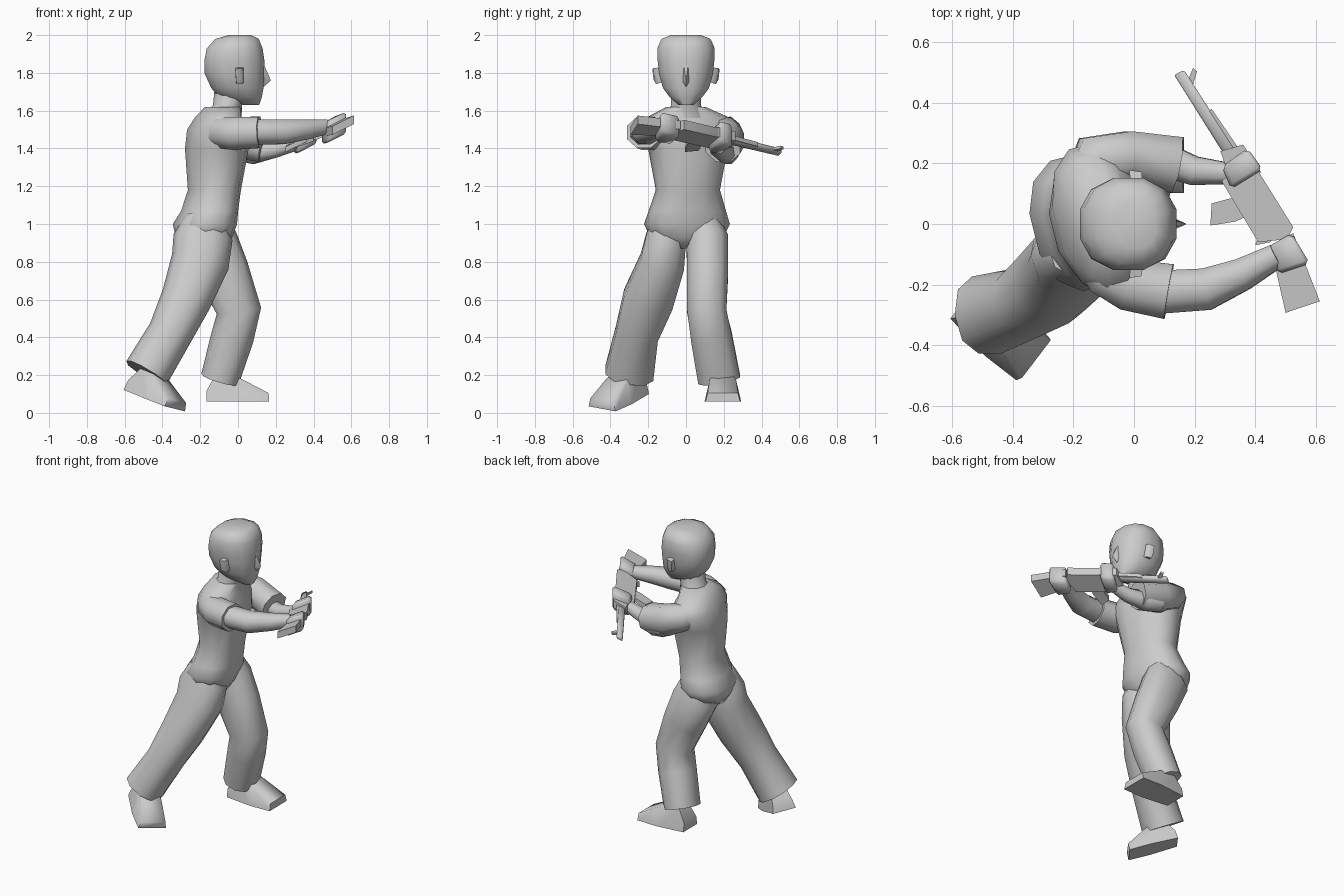
import bpy, bmesh, math
from mathutils import Vector, Matrix


def finish(name, bm, angle=58):
    bmesh.ops.recalc_face_normals(bm, faces=bm.faces)
    me = bpy.data.meshes.new(name)
    bm.to_mesh(me)
    bm.free()
    for p in me.polygons:
        p.use_smooth = True
    me.set_sharp_from_angle(angle=math.radians(angle))
    ob = bpy.data.objects.new(name, me)
    bpy.context.collection.objects.link(ob)
    return ob


def loft(name, rings, side=(0, 1, 0), n=10, up=None, box=1.0):
    """Tube through rings (x, y, z, half width along side, half depth)."""
    bm = bmesh.new()
    cs = [Vector(r[:3]) for r in rings]
    loops = []
    for i, r in enumerate(rings):
        t = Vector(up) if up else cs[min(i + 1, len(cs) - 1)] - cs[max(i - 1, 0)]
        t.normalize()
        a = Vector(side)
        a = (a - t * a.dot(t)).normalized()
        b = t.cross(a)
        loop = []
        for k in range(n):
            w = 2 * math.pi * (k + 0.5) / n
            c, s = math.cos(w), math.sin(w)
            c, s = math.copysign(abs(c) ** box, c), math.copysign(abs(s) ** box, s)
            g = 1.03
            loop.append(bm.verts.new(cs[i] + a * c * r[3] * g + b * s * r[4] * g))
        loops.append(loop)
    for l0, l1 in zip(loops, loops[1:]):
        for k in range(n):
            bm.faces.new((l0[k], l0[(k + 1) % n], l1[(k + 1) % n], l1[k]))
    bm.faces.new(loops[0])
    bm.faces.new(loops[-1])
    return finish(name, bm)


def hull(name, pts, matrix=None):
    bm = bmesh.new()
    for p in pts:
        bm.verts.new(matrix @ Vector(p) if matrix else Vector(p))
    res = bmesh.ops.convex_hull(bm, input=bm.verts)
    junk = {g for g in res["geom_interior"] + res["geom_unused"]
            if isinstance(g, bmesh.types.BMVert)}
    bmesh.ops.delete(bm, geom=list(junk), context='VERTS')
    return finish(name, bm)


def slab(name, outline, thick, drop=0.0, bevel=0.0):
    """Plate following the slanted plane of the rifle; outline seen from above."""
    bm = bmesh.new()
    layers = []
    for s in (-0.5, 0.5):
        layers.append([bm.verts.new((x, y, 0.479 * x + 0.066 * y + 1.275 - drop + s * thick))
                       for x, y in outline])
    n = len(outline)
    bm.faces.new(layers[0])
    bm.faces.new(layers[1])
    for k in range(n):
        j = (k + 1) % n
        bm.faces.new((layers[0][k], layers[0][j], layers[1][j], layers[1][k]))
    if bevel:
        bmesh.ops.bevel(bm, geom=bm.edges[:], offset=bevel, segments=1, affect='EDGES')
    return finish(name, bm, 60 if bevel else 35)


# Torso, turned slightly at the shoulders
loft("torso", [(-0.18, 0, 0.87, .1, .1), (-0.18, 0.005, 0.93, .19, .14),
               (-0.175, 0.005, 1.0, .222, .158),
               (-0.15, 0.007, 1.07, .2, .14), (-0.125, 0.01, 1.18, .165, .132),
               (-0.112, 0.01, 1.4, .205, .158), (-0.11, 0.015, 1.5, .25, .145),
               (-0.105, 0.01, 1.565, .215, .11), (-0.08, 0, 1.62, .1, .09)],
     side=(-0.25, 1, 0), n=12, up=(0, 0, 1), box=0.88)
# Neck and head
loft("neck", [(-0.085, 0, 1.56, .12, .1), (-0.055, 0, 1.63, .08, .075),
              (-0.03, 0, 1.73, .08, .09)], n=10, up=(0, 0, 1))
profile = [(1.63, .03, .112, .04), (1.67, -.1, .126, .085), (1.72, -.142, .135, .122),
           (1.8, -.178, .138, .143), (1.865, -.178, .14, .15), (1.93, -.165, .13, .152),
           (1.98, -.12, .11, .13), (2.0, -.05, .07, .08)]
loft("head", [((b + f) / 2, 0, z, w, (f - b) / 2) for z, b, f, w in profile],
     n=12, up=(0, 0, 1), box=0.85)
hull("nose", [(.13, .02, 1.752), (.13, -.02, 1.752), (.174, 0, 1.76), (.135, .012, 1.85),
              (.135, -.012, 1.85), (.13, 0, 1.72)])
for s, label in ((1, "left"), (-1, "right")):
    hull(label + "_ear", [(x, s * y, z) for x, y, z in
         ((-.01, .13, 1.75), (.03, .13, 1.75), (-.012, .13, 1.83), (.03, .13, 1.83),
          (-.008, .158, 1.74), (.022, .158, 1.74), (-.015, .178, 1.82), (.025, .172, 1.825),
          (-.01, .172, 1.765), (.02, .168, 1.765))])

# Trouser legs, starting inside the hips
loft("right_trouser_leg", [(-0.175, -0.09, 1.04, .08, .1), (-0.185, -0.105, 0.93, .108, .152),
                           (-0.2, -0.125, 0.8, .12, .15),
                           (-0.275, -0.2, 0.6, .135, .13), (-0.36, -0.26, 0.42, .115, .115),
                           (-0.485, -0.3, 0.21, .13, .12)], n=10, box=0.85)
loft("left_trouser_leg", [(-0.16, 0.09, 1.04, .08, .1), (-0.155, 0.112, 0.92, .112, .145),
                          (-0.08, 0.115, 0.75, .11, .135),
                          (0.005, 0.11, 0.54, .105, .115), (-0.03, 0.135, 0.4, .11, .11),
                          (-0.095, 0.175, 0.18, .113, .1)], n=10, box=0.85)

# Shoes
shoe = [(x, s * y, z) for s in (-1, 1) for x, y, z in
        ((-.168, .075, 0), (.02, .097, 0), (.165, .092, 0), (.162, .08, .045), (.02, .07, .115),
         (-.168, .065, .055), (-.12, .05, .14), (-.02, .055, .14))]
hull("left_shoe", shoe, Matrix.Translation((0, 0.195, 0.06)))
fx = Vector((0.215, -0.18, -0.085)).normalized()
fy = Vector((0.115, 0.13, -0.03))
fy = (fy - fx * fy.dot(fx)).normalized()
fz = fx.cross(fy)
rot = Matrix((fx, fy, fz)).transposed().to_4x4()
hull("right_shoe", shoe, Matrix.Translation((-0.447, -0.35, 0.066)) @ rot
     @ Matrix.Diagonal((.93, .98, 1, 1)))

# Sleeves and arms
loft("right_sleeve", [(-0.16, -0.08, 1.48, .06, .06), (-0.09, -0.16, 1.485, .085, .085),
                      (-0.02, -0.2, 1.48, .09, .092),
                      (0.115, -0.223, 1.485, .096, .087)], n=8)
loft("right_forearm", [(0.08, -0.225, 1.488, .075, .07), (0.24, -0.215, 1.487, .073, .068),
                       (0.36, -0.165, 1.5, .056, .055), (0.47, -0.105, 1.515, .042, .04)], n=8)
loft("left_sleeve", [(-0.19, 0.1, 1.49, .06, .06), (-0.12, 0.205, 1.485, .1, .085),
                     (-0.02, 0.225, 1.445, .085, .1),
                     (0.135, 0.195, 1.41, .098, .088)], n=8)
loft("left_forearm", [(-0.01, 0.24, 1.39, .045, .055), (0.08, 0.22, 1.375, .06, .06),
                      (0.2, 0.175, 1.395, .05, .045), (0.33, 0.165, 1.43, .035, .035)], n=8)
slab("right_hand", [(.44, -.076), (.52, -.03), (.58, -.13), (.475, -.165)], .115, .005, .014)
slab("left_hand", [(.29, .19), (.375, .25), (.425, .18), (.32, .115)], .12, .0, .014)

# Rifle, held flat on its side
slab("rifle_stock", [(.5, -.293), (.613, -.255), (.525, -.03), (.45, -.07)], .045)
slab("rifle_receiver", [(.525, -.01), (.505, -.05), (.41, -.06), (.29, .14), (.34, .22), (.4, .19)], .05)
slab("rifle_grip", [(.45, -.06), (.4, -.07), (.42, -.01), (.47, -.02)], .035)
slab("rifle_handguard", [(.285, .24), (.36, .262), (.42, .17), (.32, .14)], .05)
slab("rifle_magazine", [(.252, -.005), (.256, .068), (.32, .085), (.365, .125), (.4, .04), (.335, .008)], .028)
slab("rifle_barrel", [(.132, .492), (.165, .508), (.335, .245), (.3, .225)], .028, .0, .006)
slab("rifle_gas_tube", [(.244, .37), (.256, .38), (.345, .25), (.325, .24)], .022)
slab("rifle_front_sight", [(.172, .46), (.195, .515), (.208, .503), (.19, .445)], .014)
